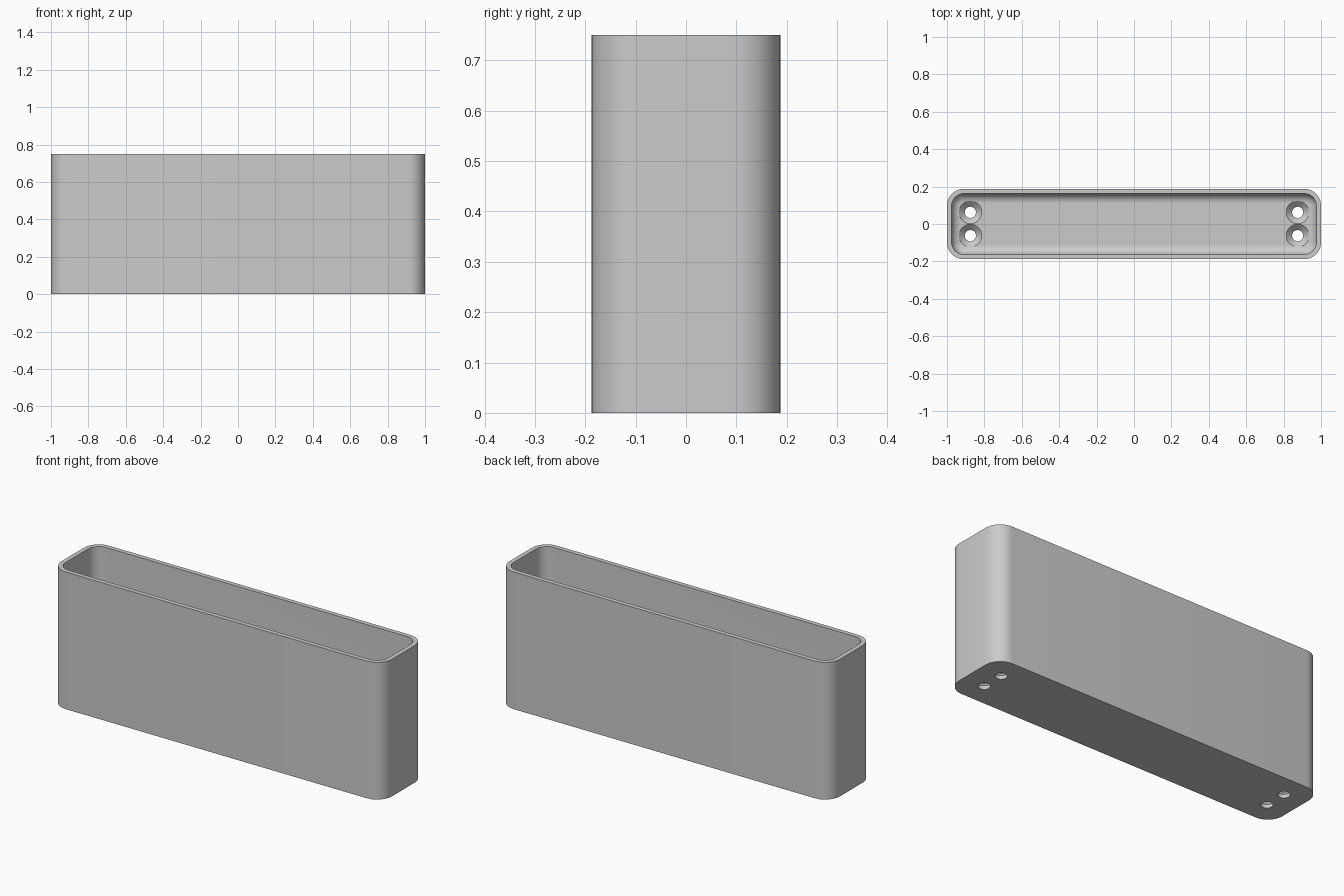
import bpy, bmesh
from math import sin, cos, pi

cube = bpy.data.objects.get("Cube")
if cube:
    bpy.data.objects.remove(cube, do_unlink=True)

LENGTH, WIDTH, HEIGHT = 2.0, 0.375, 0.75
WALL, FLOOR, CORNER, FILLET = 0.025, 0.05, 0.09, 0.05

grey = bpy.data.materials.new("light_grey")
grey.use_nodes = True
colour = (0.6, 0.6, 0.6, 1)
grey.diffuse_color = colour
grey.node_tree.nodes["Principled BSDF"].inputs["Base Color"].default_value = colour


def rounded_ring(bm, inset, z, steps=10):
    """Rounded rectangle of vertices, inset from the outer outline."""
    r = CORNER - inset
    cx, cy = LENGTH / 2 - CORNER, WIDTH / 2 - CORNER
    ring = []
    for q, (sx, sy) in enumerate([(1, 1), (-1, 1), (-1, -1), (1, -1)]):
        for i in range(steps + 1):
            a = (q + i / steps) * pi / 2
            ring.append(bm.verts.new((sx * cx + r * cos(a), sy * cy + r * sin(a), z)))
    return ring


def circle_ring(bm, x, y, r, z, steps=40):
    return [bm.verts.new((x + r * cos(2 * pi * i / steps),
                          y + r * sin(2 * pi * i / steps), z)) for i in range(steps)]


def loft(bm, rings):
    """Skin consecutive rings and cap both ends."""
    for a, b in zip(rings, rings[1:]):
        for i in range(len(a)):
            j = (i + 1) % len(a)
            bm.faces.new((a[i], a[j], b[j], b[i]))
    bm.faces.new(rings[0])
    bm.faces.new(rings[-1])


def make_object(name, bm):
    bmesh.ops.recalc_face_normals(bm, faces=bm.faces)
    mesh = bpy.data.meshes.new(name)
    bm.to_mesh(mesh)
    bm.free()
    mesh.materials.append(grey)
    obj = bpy.data.objects.new(name, mesh)
    bpy.context.collection.objects.link(obj)
    return obj


# Open box: outer wall, rim, inner wall, filleted floor
bm = bmesh.new()
profile = [(0, 0), (0, HEIGHT), (WALL, HEIGHT)]
for i in range(9):
    a = i / 8 * pi / 2
    profile.append((WALL + FILLET * (1 - cos(a)), FLOOR + FILLET * (1 - sin(a))))
loft(bm, [rounded_ring(bm, inset, z) for inset, z in profile])
box = make_object("open_box", bm)

# Countersunk screw holes, a pair at each end
bm = bmesh.new()
hole_profile = [(0.03, -0.05), (0.03, 0.02), (0.061, FLOOR), (0.061, 0.12)]
for x in (-0.875, 0.875):
    for y in (-0.0625, 0.0625):
        loft(bm, [circle_ring(bm, x, y, r, z) for r, z in hole_profile])
cutter = make_object("screw_hole_cutter", bm)
cutter.hide_render = True

cut = box.modifiers.new("screw_holes", "BOOLEAN")
cut.operation = "DIFFERENCE"
cut.solver = "EXACT"
cut.object = cutter

bpy.ops.object.select_all(action="DESELECT")
box.select_set(True)
bpy.context.view_layer.objects.active = box
bpy.ops.object.modifier_apply(modifier=cut.name)
bpy.data.objects.remove(cutter, do_unlink=True)
bpy.ops.object.shade_smooth_by_angle(angle=pi / 6)
